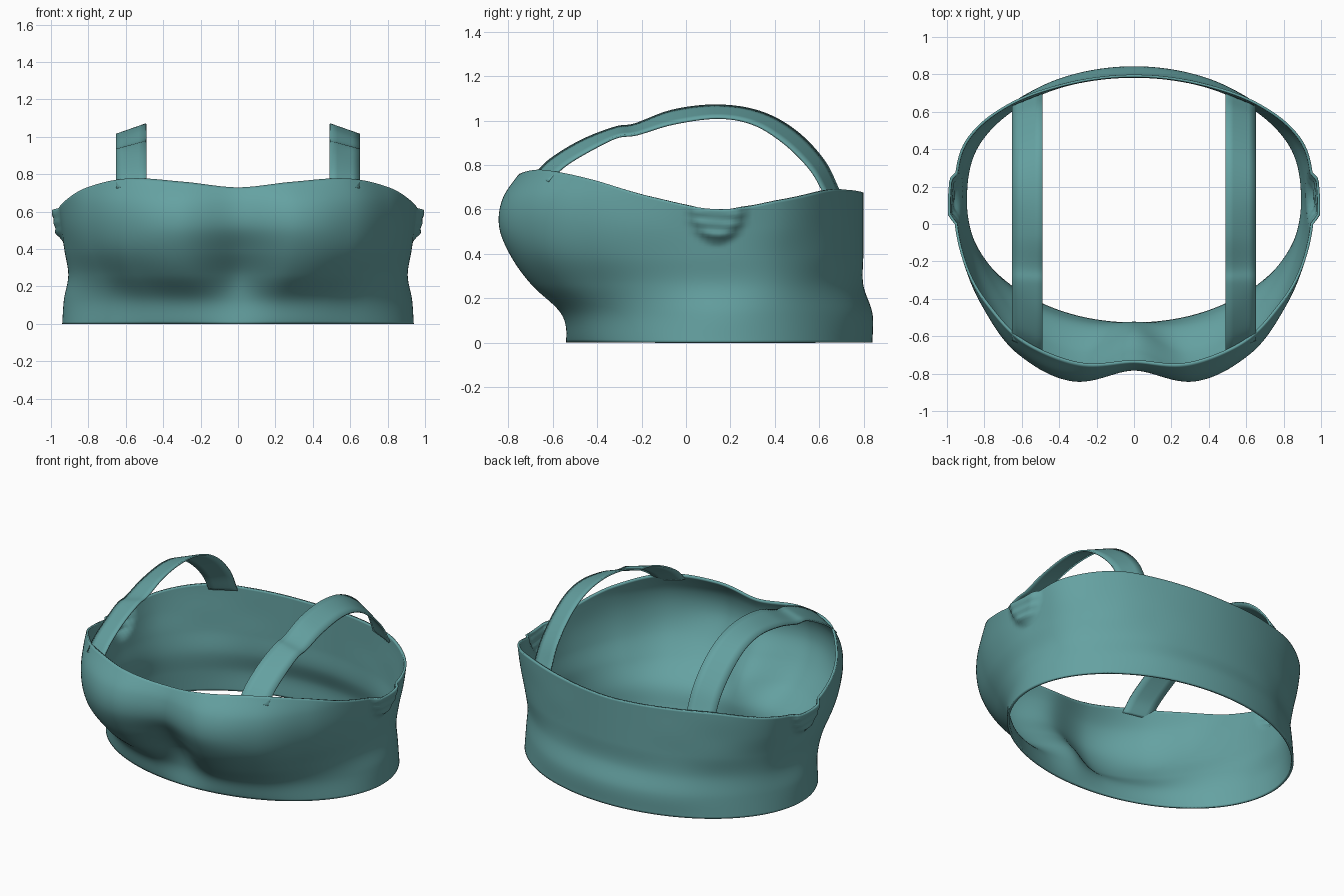
import bpy, bmesh
from math import sin, cos, pi, sqrt

if "Cube" in bpy.data.objects:
    bpy.data.objects.remove(bpy.data.objects["Cube"])

teal = bpy.data.materials.new("teal_fabric")
teal.diffuse_color = (0.13, 0.36, 0.36, 1)
teal.use_nodes = True
teal.node_tree.nodes["Principled BSDF"].inputs["Base Color"].default_value = teal.diffuse_color


def spline(pts, t, reflect=False):
    """Catmull-Rom value at index position t of evenly spaced values."""
    n = len(pts) - 1
    t = min(max(t, 0), n)
    i = min(int(t), n - 1)
    f = t - i

    def get(k):
        if reflect:
            return pts[-k if k < 0 else (2 * n - k if k > n else k)]
        if k < 0:
            return 2 * pts[0] - pts[1]
        return pts[k] if k <= n else 2 * pts[n] - pts[n - 1]
    a, b, c, d = (get(i + k) for k in (-1, 0, 1, 2))
    return b + 0.5 * f * (c - a + f * (2*a - 5*b + 4*c - d + f * (3*(b - c) + d - a)))


def make_object(name, rows, closed, thickness, offset):
    """Skin a grid of points, then thicken it."""
    bm = bmesh.new()
    grid = [[bm.verts.new(p) for p in r] for r in rows]
    n = len(grid[0])
    for lo, hi in zip(grid, grid[1:]):
        for j in range(n if closed else n - 1):
            k = (j + 1) % n
            bm.faces.new((lo[j], lo[k], hi[k], hi[j]))
    me = bpy.data.meshes.new(name)
    bm.to_mesh(me)
    bm.free()
    me.materials.append(teal)
    ob = bpy.data.objects.new(name, me)
    bpy.context.collection.objects.link(ob)
    mod = ob.modifiers.new("thickness", "SOLIDIFY")
    mod.thickness, mod.offset = thickness, offset
    bpy.ops.object.select_all(action='DESELECT')
    ob.select_set(True)
    bpy.context.view_layer.objects.active = ob
    bpy.ops.object.shade_smooth_by_angle(angle=0.7)
    return ob


# Bodice: fullness relative to the hem ellipse, every 18 degrees from front
# to back (rows) and every 0.13 of height (columns)
FULL = [
    (1, 1.00, 1.07, 1.22, 1.34, 1.34, 1.25),
    (1, 1.06, 1.26, 1.40, 1.475, 1.45, 1.32),
    (1, 1.06, 1.22, 1.34, 1.39, 1.38, 1.30),
    (1, 1.02, 1.09, 1.17, 1.21, 1.21, 1.17),
    (1, 0.99, 1.00, 1.04, 1.07, 1.08, 1.08),
    (1, 0.99, 0.965, 0.985, 1.005, 1.03, 1.03),
    (1, 0.99, 0.98, 1.00, 1.03, 1.05, 1.06),
    (1, 0.99, 0.97, 0.99, 1.00, 1.01, 1.01),
    (1, 1.00, 0.96, 0.96, 0.965, 0.965, 0.965),
    (1, 1.00, 0.945, 0.945, 0.945, 0.945, 0.945),
    (1, 1.00, 0.94, 0.94, 0.94, 0.94, 0.94)]
RIM = (.73, .76, .778, .735, .655, .60, .645, .688, .687, .68, .675)
CY = 0.15


def body_point(j, v):
    ang = 2 * pi * j / 240
    u = min(ang, 2 * pi - ang) / pi * 10
    z = v * spline(RIM, u, True)
    full = spline([spline(r, z / 0.13) for r in FULL], u, True)
    r = full / sqrt((sin(ang) / 0.94) ** 2 + (cos(ang) / 0.69) ** 2)
    x, y = r * sin(ang), CY - r * cos(ang)
    # puckered underarm pocket on each side
    d = sqrt(((y - 0.14) / 0.14) ** 2 + ((z - 0.62) / 0.19) ** 2)
    if d < 1 and abs(x) > 0.5:
        w = min(1, (1 - d) / 0.3)
        w = w * w * (3 - 2 * w)
        x += (1 if x > 0 else -1) * w * (0.034 + 0.005 * sin(z * 130 + 9 * y) * d)
    return x, y, z


make_object("bodice", [[body_point(j, i / 56) for j in range(240)]
                       for i in range(57)], True, 0.014, -1)

# Shoulder straps: ribbons between a high inner edge and a low outer edge
INNER = [(-.69, .745), (-.61, .825), (-.47, .91), (-.32, .968), (-.23, .983), (-.06, 1.045),
         (.14, 1.068), (.33, 1.04), (.49, .955), (.62, .82), (.695, .67)]
OUTER = [(-.62, .725), (-.54, .80), (-.42, .872), (-.31, .925), (-.22, .938), (-.06, .985),
         (.14, 1.012), (.30, .985), (.44, .90), (.56, .78), (.63, .66)]


def edge(pts, t):
    return [spline([p[k] for p in pts], t) for k in (0, 1)]


for side, label in ((1, "left"), (-1, "right")):
    rows = []
    for i in range(81):
        a, b = edge(INNER, i / 8), edge(OUTER, i / 8)
        row = [(side * (0.49 + 0.16 * s), a[0] + (b[0] - a[0]) * s,
                a[1] + (b[1] - a[1]) * s) for s in (0, .25, .5, .75, 1)]
        rows.append(row[::-side])
    make_object(label + "_strap", rows, False, 0.01, 0)
